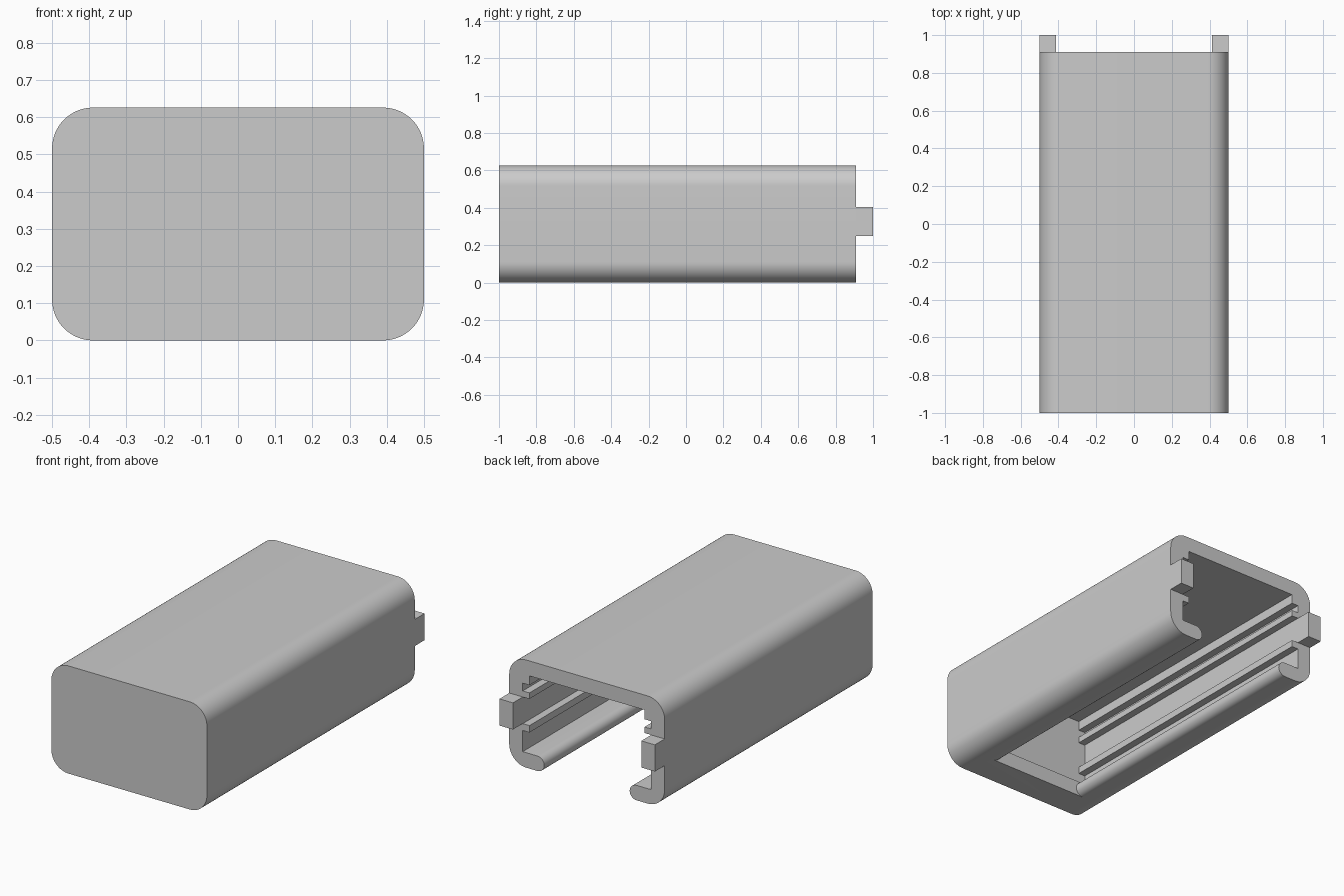
import bpy, bmesh
from math import sin, cos, pi, radians

if "Cube" in bpy.data.objects:
    bpy.data.objects.remove(bpy.data.objects["Cube"], do_unlink=True)

W, H = 0.5, 0.626            # half width, height
FRONT, BACK = -1.0, 0.91     # body ends along y
WALL = 0.087                 # shell thickness
INNER, RIB = W - WALL, 0.37  # inner wall and rib faces, in x

grey = bpy.data.materials.new("light_grey")
grey.use_nodes = True
grey.diffuse_color = (0.6, 0.6, 0.6, 1)
grey.node_tree.nodes["Principled BSDF"].inputs["Base Color"].default_value = (0.6, 0.6, 0.6, 1)


def mirrored(half):
    """Close a right-hand outline with its mirror image across x = 0."""
    return half + [(-x, z) for x, z in reversed(half)]


def extrude(name, outline, y0, y1):
    """Make a prism from an (x, z) outline running along y."""
    bm = bmesh.new()
    face = bm.faces.new([bm.verts.new((x, y0, z)) for x, z in outline])
    moved = bmesh.ops.extrude_face_region(bm, geom=[face])["geom"]
    verts = [v for v in moved if isinstance(v, bmesh.types.BMVert)]
    bmesh.ops.translate(bm, verts=verts, vec=(0, y1 - y0, 0))
    bmesh.ops.recalc_face_normals(bm, faces=bm.faces)
    mesh = bpy.data.meshes.new(name)
    bm.to_mesh(mesh)
    bm.free()
    mesh.materials.append(grey)
    obj = bpy.data.objects.new(name, mesh)
    bpy.context.collection.objects.link(obj)
    return obj


def arc(cx, cz, r, a0, a1, steps=16):
    angles = [a0 + (a1 - a0) * i / steps for i in range(steps + 1)]
    return [(cx + r * cos(a), cz + r * sin(a)) for a in angles]


def cut(target, cutter):
    mod = target.modifiers.new("cut", "BOOLEAN")
    mod.operation, mod.solver, mod.object = "DIFFERENCE", "EXACT", cutter
    bpy.context.view_layer.objects.active = target
    bpy.ops.object.modifier_apply(modifier=mod.name)
    bpy.data.objects.remove(cutter, do_unlink=True)


# Rounded outer body
R = 0.11
corners = arc(W - R, R, R, -pi / 2, 0) + arc(W - R, H - R, R, 0, pi / 2)
body = extrude("housing", mirrored(corners), FRONT, BACK)

# Cavity with guide ribs along both side walls
cavity = [(INNER, WALL)]
for low, high in ((0.21, 0.25), (0.405, 0.44)):
    cavity += [(INNER, low), (RIB, low), (RIB, high), (INNER, high)]
cavity += [(INNER, 0.485), (RIB, 0.485), (RIB, H - WALL)]
cut(body, extrude("cavity_cutter", mirrored(cavity), FRONT + WALL, BACK + 0.2))

# Bottom slot, leaving round-nosed lips on either side
r = WALL / 2
nose = arc(0.275 + r, r, r, 3 * pi / 2, pi / 2)
slot = [(nose[0][0], -0.05)] + nose + [(nose[-1][0], 0.15)]
cut(body, extrude("slot_cutter", mirrored(slot), -0.82, BACK + 0.2))

bpy.ops.object.select_all(action="DESELECT")
body.select_set(True)
bpy.context.view_layer.objects.active = body
bpy.ops.object.shade_smooth_by_angle(angle=radians(30))

# Tabs projecting from the back edge of the side walls
for side, sx in (("left", 1), ("right", -1)):
    outline = [(sx * x, z) for x, z in
               ((INNER, 0.25), (W, 0.25), (W, 0.405), (INNER, 0.405))]
    extrude(side + "_tab", outline, BACK, 1.0)
